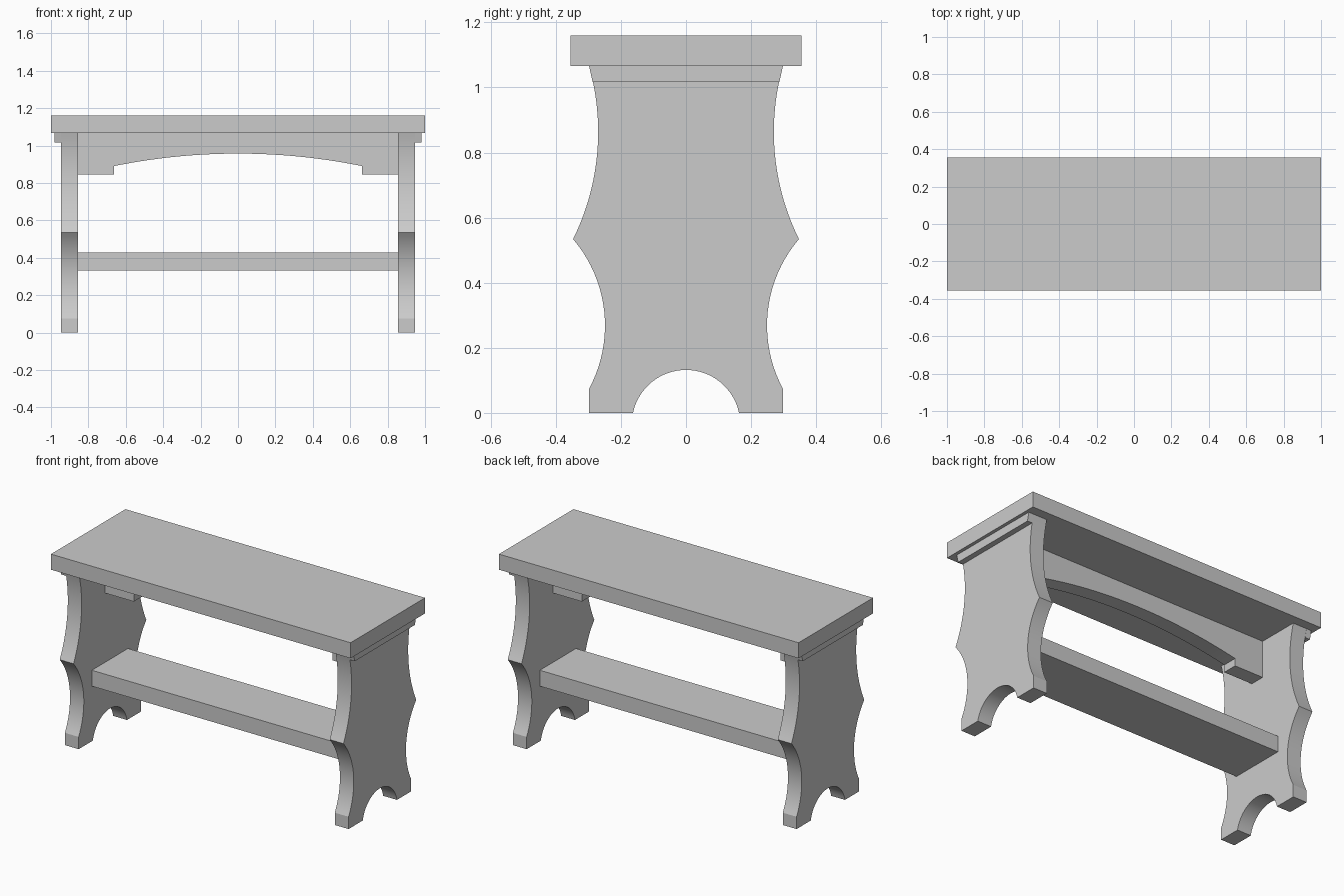
import bpy, bmesh, math
from mathutils import Vector

cube = bpy.data.objects.get("Cube")
if cube:
    bpy.data.objects.remove(cube, do_unlink=True)

grey = bpy.data.materials.new("plain_grey")
grey.use_nodes = True
grey.diffuse_color = (0.6, 0.6, 0.6, 1)
grey.node_tree.nodes["Principled BSDF"].inputs["Base Color"].default_value = (0.6, 0.6, 0.6, 1)


def finish(name, bm):
    bmesh.ops.recalc_face_normals(bm, faces=bm.faces[:])
    mesh = bpy.data.meshes.new(name)
    bm.to_mesh(mesh)
    bm.free()
    mesh.materials.append(grey)
    obj = bpy.data.objects.new(name, mesh)
    bpy.context.collection.objects.link(obj)
    bpy.ops.object.select_all(action="DESELECT")
    obj.select_set(True)
    bpy.context.view_layer.objects.active = obj
    bpy.ops.object.shade_smooth_by_angle(angle=math.radians(25))
    return obj


def prism(name, profile, axis, start, end):
    """Extrude a closed (u, z) profile along x or y."""
    bm = bmesh.new()
    place = (lambda u, z: (start, u, z)) if axis == "x" else (lambda u, z: (u, start, z))
    face = bm.faces.new([bm.verts.new(place(u, z)) for u, z in profile])
    side = bmesh.ops.extrude_face_region(bm, geom=[face])
    step = Vector((end - start, 0, 0)) if axis == "x" else Vector((0, end - start, 0))
    bmesh.ops.translate(bm, verts=[g for g in side["geom"] if isinstance(g, bmesh.types.BMVert)], vec=step)
    return finish(name, bm)


def box(name, x, y, z, chamfer=0):
    """Box from (low, high) ranges, with optional chamfered top edges."""
    bm = bmesh.new()
    bmesh.ops.create_cube(bm, size=1)
    for v in bm.verts:
        v.co = [r[0] if c < 0 else r[1] for c, r in zip(v.co, (x, y, z))]
    if chamfer:
        top = [e for e in bm.edges if all(v.co.z == z[1] for v in e.verts)]
        bmesh.ops.bevel(bm, geom=top, offset=chamfer, segments=1, affect="EDGES")
    return finish(name, bm)


def arc(a, b, c, steps=20):
    """Points of the circular arc from a through b to c."""
    (ax, ay), (bx, by), (cx, cy) = a, b, c
    d = 2 * (ax * (by - cy) + bx * (cy - ay) + cx * (ay - by))
    sa, sb, sc = ax * ax + ay * ay, bx * bx + by * by, cx * cx + cy * cy
    ox = (sa * (by - cy) + sb * (cy - ay) + sc * (ay - by)) / d
    oy = (sa * (cx - bx) + sb * (ax - cx) + sc * (bx - ax)) / d
    r = math.hypot(ax - ox, ay - oy)
    t0 = math.atan2(ay - oy, ax - ox)
    sweep = (math.atan2(cy - oy, cx - ox) - t0 + math.pi) % math.tau - math.pi
    angles = [t0 + sweep * i / steps for i in range(steps + 1)]
    return [(ox + r * math.cos(t), oy + r * math.sin(t)) for t in angles]


def mirrored(half):
    return half + [(-u, z) for u, z in reversed(half)]


UNDER = 1.066   # underside of the seat
IN, OUT = 0.855, 0.947   # inner and outer leg faces

# Seat planks, chamfered so a groove shows between them
box("front_seat_plank", (-1, 1), (-0.355, 0), (UNDER, 1.16), 0.005)
box("back_seat_plank", (-1, 1), (0, 0.355), (UNDER, 1.16), 0.005)

# Scalloped legs with an arched foot
upper = arc((0.298, UNDER), (0.27, 0.86), (0.347, 0.534))
lower = arc((0.347, 0.534), (0.249, 0.263), (0.298, 0.074))
foot = arc((0.163, 0), (0, 0.132), (-0.163, 0), 32)
right_edge = upper + lower[1:] + [(0.298, 0)]
leg = right_edge + foot + [(-u, z) for u, z in reversed(right_edge)]

# Cleats outside the legs, under the seat
cleat = mirrored([(0.298, UNDER), (0.287, 1.017)])

for side, s in (("left", 1), ("right", -1)):
    prism(side + "_leg", leg, "x", s * IN, s * OUT)
    prism(side + "_cleat", cleat, "x", s * OUT, s * 0.98)

# Central apron with a shallow arch
arch = arc((0.664, 0.89), (0, 0.957), (-0.664, 0.89), 40)
apron = [(IN, UNDER), (IN, 0.845), (0.664, 0.845)] + arch + [(-0.664, 0.845), (-IN, 0.845), (-IN, UNDER)]
prism("apron", apron, "y", -0.045, 0.045)

# Low shelf between the legs
box("shelf", (-IN, IN), (-0.172, 0.172), (0.332, 0.428))
